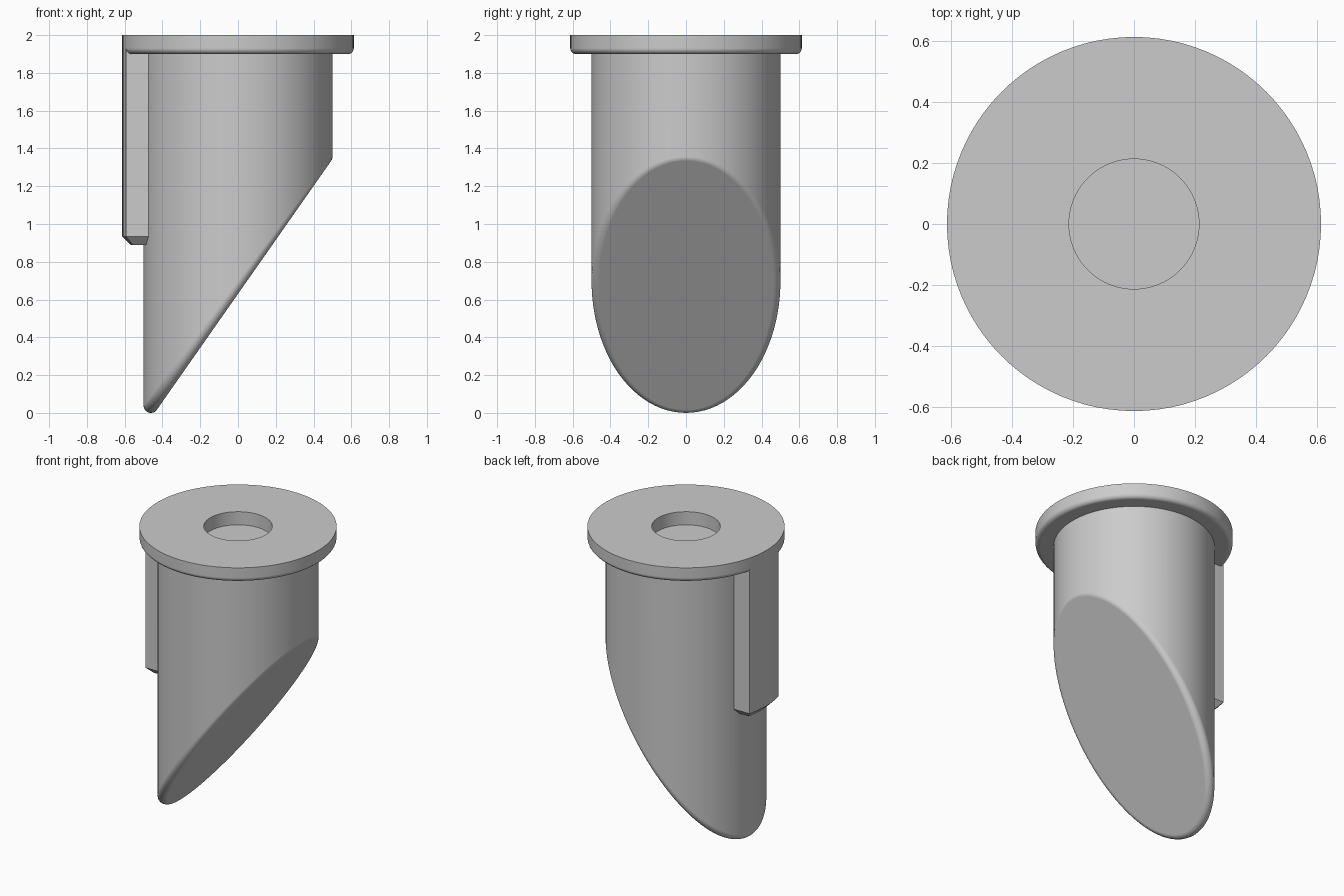
import bpy, bmesh, math
from mathutils import Vector

if "Cube" in bpy.data.objects:
    bpy.data.objects.remove(bpy.data.objects["Cube"], do_unlink=True)

SEGS = 96
FLANGE_R, BODY_R, HOLE_R = 0.613, 0.5, 0.213
TOP, FLANGE_Z, HOLE_Z = 2.0, 1.9, 1.91
LIP = 0.03                      # rounding under the flange
TIP = 0.0387                    # rounding around the slanted cut
SLOPE = math.radians(55)        # angle of the slanted cut
CUT_Z = 0.63                    # height of the cut on the axis

grey = bpy.data.materials.new("plain grey")
grey.use_nodes = True
grey.diffuse_color = (0.6, 0.6, 0.6, 1)
grey.node_tree.nodes["Principled BSDF"].inputs["Base Color"].default_value = (0.6, 0.6, 0.6, 1)


def loft(name, rings):
    """Skin a list of closed rings, cap both ends and shade the result."""
    bm = bmesh.new()
    loops = [[bm.verts.new(p) for p in ring] for ring in rings]
    n = len(loops[0])
    for a, b in zip(loops, loops[1:]):
        for i in range(n):
            j = (i + 1) % n
            bm.faces.new((a[i], a[j], b[j], b[i]))
    bm.faces.new(loops[0])
    bm.faces.new(loops[-1])
    bmesh.ops.recalc_face_normals(bm, faces=bm.faces)
    mesh = bpy.data.meshes.new(name)
    bm.to_mesh(mesh)
    bm.free()
    mesh.materials.append(grey)
    obj = bpy.data.objects.new(name, mesh)
    bpy.context.collection.objects.link(obj)
    bpy.ops.object.select_all(action='DESELECT')
    obj.select_set(True)
    bpy.context.view_layer.objects.active = obj
    bpy.ops.object.shade_smooth_by_angle(angle=math.radians(30))
    weighted = obj.modifiers.new("even shading", 'WEIGHTED_NORMAL')
    weighted.keep_sharp = True
    return obj


angles = [2 * math.pi * i / SEGS for i in range(SEGS)]


def circle(r, z):
    return [Vector((r * math.cos(a), r * math.sin(a), z)) for a in angles]


def cut_ring(t):
    """Ring on the constant-radius rounding: t=0 on the wall, t=1 on the cut."""
    normal = Vector((math.sin(SLOPE), 0, -math.cos(SLOPE)))
    ring = []
    for a in angles:
        radial = Vector((math.cos(a), math.sin(a), 0))
        centre = radial * (BODY_R - TIP)
        centre.z = CUT_Z + math.tan(SLOPE) * centre.x + TIP / math.cos(SLOPE)
        ring.append(centre + radial.slerp(normal, t) * TIP)
    return ring


# Plug: blind hole, flange with rounded lower rim, slant-cut cylinder
rings = [circle(HOLE_R, HOLE_Z), circle(HOLE_R, TOP), circle(FLANGE_R, TOP)]
for k in range(7):
    a = math.pi / 2 * k / 6
    rings.append(circle(FLANGE_R - LIP + LIP * math.cos(a),
                        FLANGE_Z + LIP - LIP * math.sin(a)))
rings.append(circle(BODY_R, FLANGE_Z))
rings += [cut_ring(k / 12) for k in range(13)]
loft("flanged_plug", rings)


# Key: straight-sided rib with a curved outer face and a chamfered lower end
def key_ring(inset, z):
    r = FLANGE_R - inset
    half = FLANGE_R * math.sin(math.radians(15)) - inset
    reach = math.asin(half / r)
    ring = []
    for k in range(9):
        a = reach * (k / 4 - 1)
        ring.append(Vector((-r * math.cos(a), r * math.sin(a), z)))
    ring += [Vector((-0.44, half, z)), Vector((-0.44, -half, z))]
    return ring


loft("side_key", [key_ring(0, FLANGE_Z + LIP), key_ring(0, 0.933), key_ring(0.043, 0.89)])
